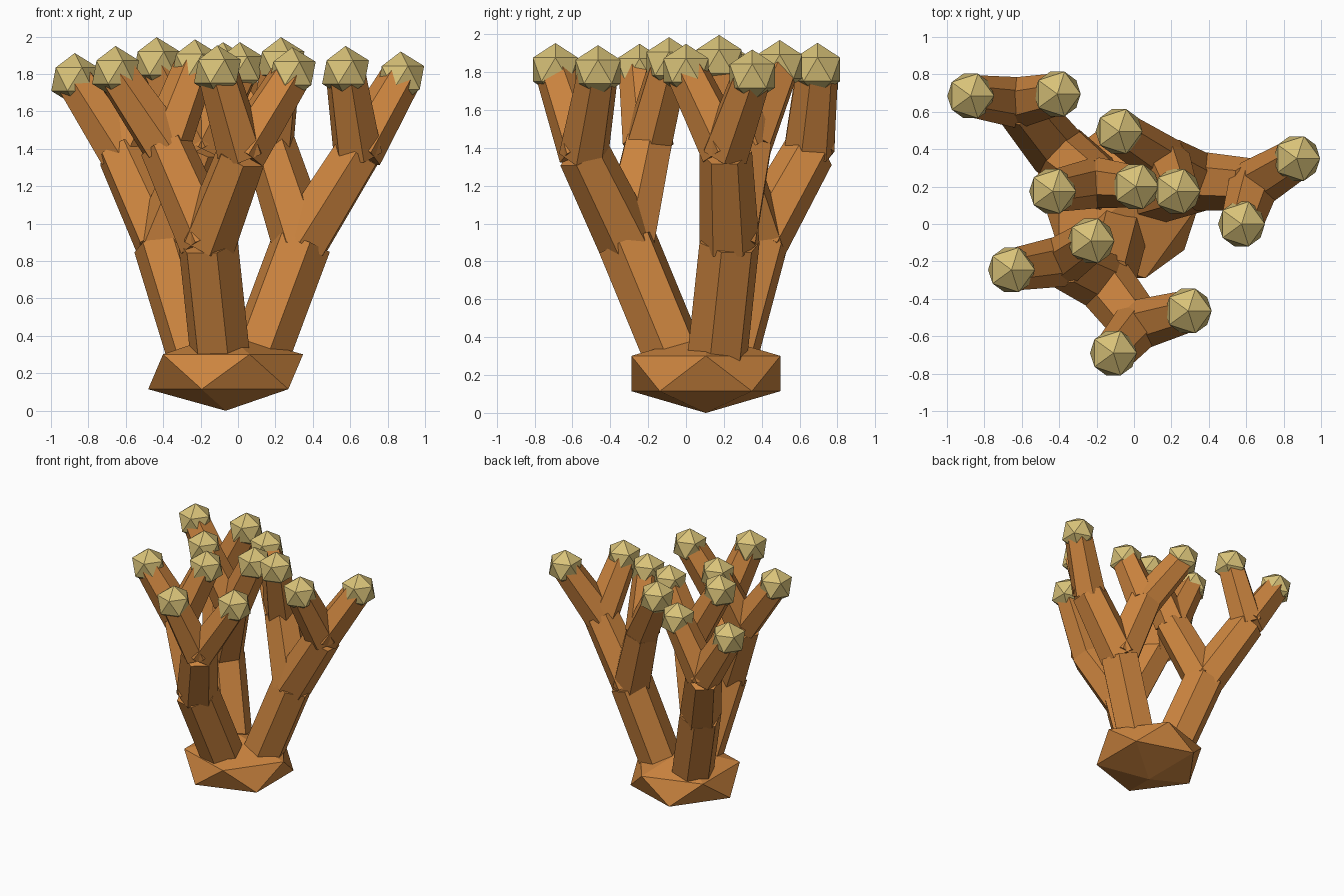
import bpy
from mathutils import Vector, Matrix

cube = bpy.data.objects.get("Cube")
if cube:
    bpy.data.objects.remove(cube, do_unlink=True)


def make_material(name, rgb):
    mat = bpy.data.materials.new(name)
    mat.use_nodes = True
    color = (*rgb, 1.0)
    mat.diffuse_color = color
    mat.node_tree.nodes["Principled BSDF"].inputs["Base Color"].default_value = color
    return mat


bark = make_material("orange_brown", (0.61, 0.235, 0.05))
bud_color = make_material("pale_straw", (0.69, 0.54, 0.19))


def finish(name, mat):
    obj = bpy.context.object
    obj.name = name
    obj.data.materials.append(mat)
    return obj


def ico(name, center, radius, mat, squash=1.0):
    bpy.ops.mesh.primitive_ico_sphere_add(subdivisions=1, radius=radius, location=center)
    obj = finish(name, mat)
    obj.scale.z = squash


def limb(name, start, end, r_start, r_end):
    """Six-sided limb with one corner turned along the horizontal."""
    start, end = Vector(start), Vector(end)
    axis = end - start
    bpy.ops.mesh.primitive_cone_add(vertices=6, radius1=r_start, radius2=r_end,
                                    depth=axis.length)
    obj = finish(name, bark)
    z = axis.normalized()
    y = Vector((0, 0, 1)).cross(z).normalized()
    x = y.cross(z)
    turn = Matrix((x, y, z)).transposed().to_4x4()
    obj.matrix_world = Matrix.Translation((start + end) / 2) @ turn


# Squashed root
ico("root", (-0.066, 0.105, 0.208), 0.463, bark, 0.45)

# Each trunk: start, end, then two branches, each with an end and two bud centres
trunks = {
    "front": ((-0.08, 0.0, 0.15), (-0.16, -0.31, 0.9), [
        ((-0.39, -0.2, 1.42), [(-0.23, -0.09, 1.845), (-0.655, -0.245, 1.81)]),
        ((0.02, -0.54, 1.37), [(0.29, -0.465, 1.803), (-0.11, -0.69, 1.814)])]),
    "back_right": ((-0.17, 0.18, 0.15), (-0.40, 0.38, 0.9), [
        ((-0.62, 0.65, 1.38), [(-0.873, 0.685, 1.772), (-0.41, 0.695, 1.815)]),
        ((-0.2, 0.22, 1.41), [(-0.435, 0.175, 1.857), (0.01, 0.2, 1.83)])]),
    "left": ((0.06, 0.15, 0.15), (0.34, 0.23, 0.9), [
        ((0.64, 0.21, 1.38), [(0.87, 0.35, 1.78), (0.575, 0.0, 1.81)]),
        ((0.17, 0.33, 1.42), [(-0.08, 0.495, 1.83), (0.23, 0.175, 1.857)])]),
}

for side, (foot, fork, branches) in trunks.items():
    limb(f"{side}_trunk", foot, fork, 0.165, 0.165)
    for i, (joint, tips) in enumerate(branches, 1):
        limb(f"{side}_branch_{i}", fork, joint, 0.158, 0.139)
        for j, tip in enumerate(tips, 1):
            limb(f"{side}_twig_{i}_{j}", joint, tip, 0.136, 0.112)
            ico(f"{side}_bud_{i}_{j}", tip, 0.14, bud_color)
